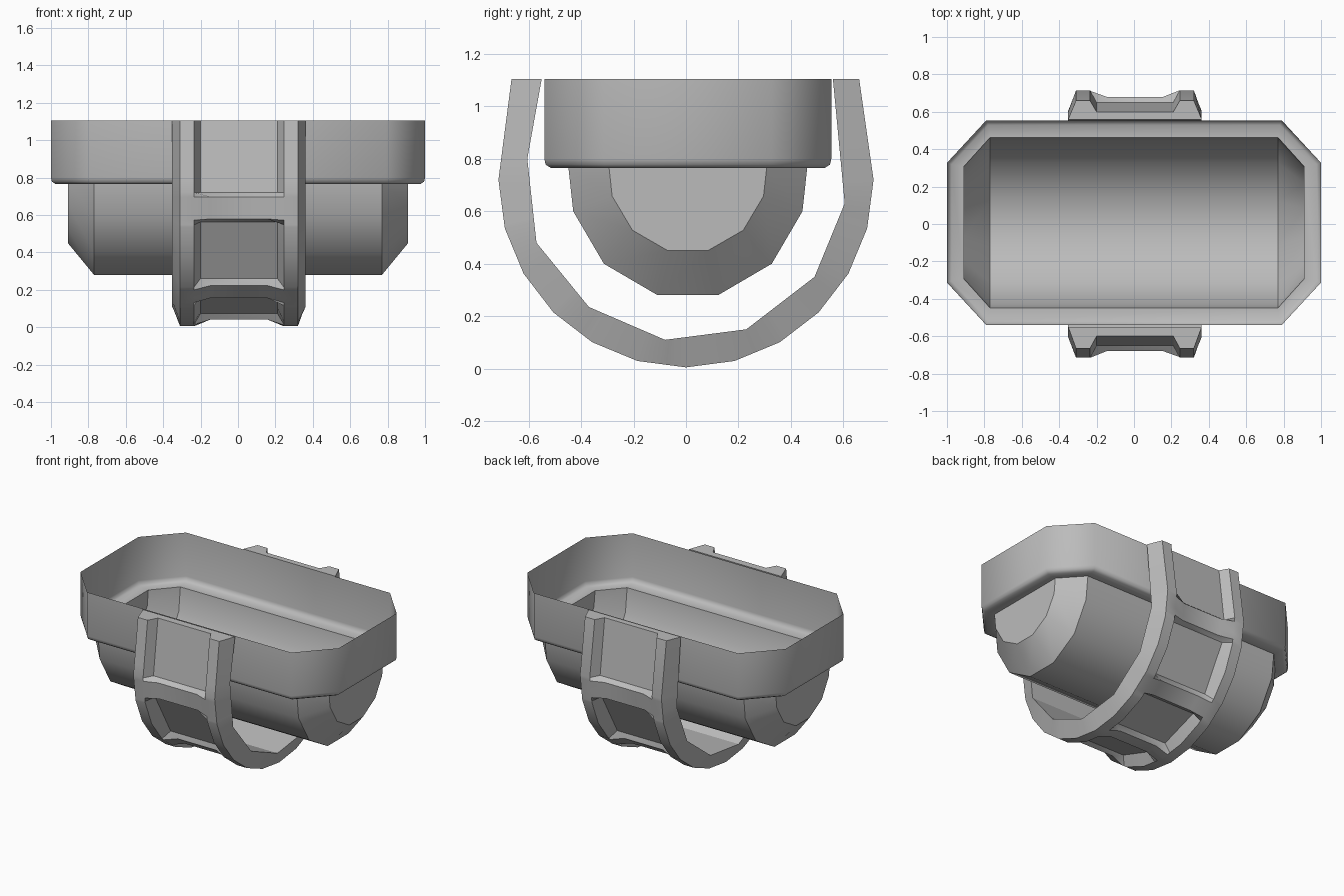
import bpy, bmesh, math

cube = bpy.data.objects.get("Cube")
if cube:
    bpy.data.objects.remove(cube, do_unlink=True)

grey = bpy.data.materials.new("plain grey")
grey.use_nodes = True
COLOUR = (0.5, 0.5, 0.5, 1)
grey.diffuse_color = COLOUR
grey.node_tree.nodes["Principled BSDF"].inputs["Base Color"].default_value = COLOUR


def loft(name, rings, closed, cap, angle, flip=False):
    """Skin a list of equal-length point rings."""
    bm = bmesh.new()
    vs = [[bm.verts.new(p) for p in ring] for ring in rings]
    n = len(rings[0])
    for a, b in zip(vs, vs[1:]):
        for i in range(n if closed else n - 1):
            j = (i + 1) % n
            bm.faces.new((a[i], a[j], b[j], b[i]))
    if cap:
        bm.faces.new(vs[0][::-1])
        bm.faces.new(vs[-1])
    if closed and cap:
        bmesh.ops.recalc_face_normals(bm, faces=bm.faces)
    elif flip:
        bmesh.ops.reverse_faces(bm, faces=bm.faces)
    mesh = bpy.data.meshes.new(name)
    bm.to_mesh(mesh)
    bm.free()
    obj = bpy.data.objects.new(name, mesh)
    bpy.context.collection.objects.link(obj)
    mesh.materials.append(grey)
    bpy.ops.object.select_all(action="DESELECT")
    obj.select_set(True)
    bpy.context.view_layer.objects.active = obj
    bpy.ops.object.shade_smooth_by_angle(angle=math.radians(angle))
    return obj


TOP, LEDGE, YC = 1.105, 0.765, 0.007


def octagon(x, y, cx, cy, z):
    """Rectangle with cut corners; cx, cy are where the cuts start."""
    pts = [(x, -cy), (x, cy), (cx, y), (-cx, y), (-x, cy), (-x, -cy), (-cx, -y), (cx, -y)]
    return [(px, py + YC, z) for px, py in pts]


# Open eight-sided tray wall with a rounded foot and a ledge round the trough
loft("tray", [
    octagon(1, 0.547, 0.79, 0.32, TOP),
    octagon(1, 0.547, 0.79, 0.32, 0.80),
    octagon(0.995, 0.542, 0.787, 0.318, 0.778),
    octagon(0.975, 0.522, 0.78, 0.312, LEDGE),
    octagon(0.91, 0.455, 0.77, 0.30, LEDGE),
], True, False, 60, flip=True)

# Rounded trough below the tray, tapered at both ends
half = [(0.455, LEDGE), (0.437, 0.60), (0.32, 0.40), (0.115, 0.28)]
section = [(-y, z) for y, z in half] + half[::-1]


def trough_ring(x, sy, sz):
    return [(x, y * sy + YC, LEDGE - (LEDGE - z) * sz) for y, z in section]


loft("trough", [trough_ring(-0.91, 0.66, 0.65), trough_ring(-0.77, 1, 1),
                trough_ring(0.77, 1, 1), trough_ring(0.91, 0.66, 0.65)],
     False, True, 36, flip=True)

# Carrying band: paths in (y, z) run from the front top, underneath, to the back top
ZC, XC = 0.72, 0.005


def station(p):
    """Position along the band: an angle below the centre, a height above it."""
    y, z = p
    if z > ZC:
        return -(z - ZC) * 100 if y < 0 else 180 + (z - ZC) * 100
    return math.degrees(math.atan2(ZC - z, -y))


def polar(t, r):
    a = math.radians(t)
    return (-r * math.cos(a), ZC - r * math.sin(a))


def mix(path, t):
    """Interpolate a list of (station, values)."""
    for (t0, a), (t1, b) in zip(path, path[1:]):
        if t <= t1 + 1e-6:
            k = max(0, (t - t0) / (t1 - t0))
            return [p + (q - p) * k for p, q in zip(a, b)]
    return path[-1][1]


outer_pts = [(-0.665, TOP)] + [polar(t, 0.715) for t in range(0, 181, 15)] + [(0.66, TOP)]
inner_pts = [(-0.55, TOP), (-0.605, 0.80), (-0.57, 0.48), (-0.37, 0.235), (-0.08, 0.11),
             (0.23, 0.15), (0.49, 0.35), (0.605, 0.63), (0.56, TOP)]
outer = [(station(p), p) for p in outer_pts]
inner = [(station(p), p) for p in inner_pts]

# Sunken panels separated by raised cross bars: radius and half width per station
PANEL, BAR = (0.65, 0.205), (0.68, 0.15)
marks = [(0, PANEL), (2, BAR), (12, BAR), (14, PANEL), (45, PANEL), (47, BAR),
         (56, BAR), (58, PANEL), (84, PANEL), (86, BAR)]
marks += [(180 - t, v) for t, v in reversed(marks)]
middle = [(t, (*polar(t, r), w)) for t, (r, w) in marks]
end = (TOP - ZC) * 100
middle = [(-end, (-0.60, TOP, 0.205))] + middle + [(180 + end, (0.60, TOP, 0.205))]

stations = sorted({round(t, 3) for t, _ in outer + inner + middle})
rings = []
for t in stations:
    o, i, (my, mz, w) = mix(outer, t), mix(inner, t), mix(middle, t)
    side = [(0.357, *i), (0.315, *o), (0.24, *o), (w, my, mz)]
    ring = [(-x, y, z) for x, y, z in side] + side[::-1]
    rings.append([(x + XC, y, z) for x, y, z in ring])
loft("band", rings, True, True, 28)
